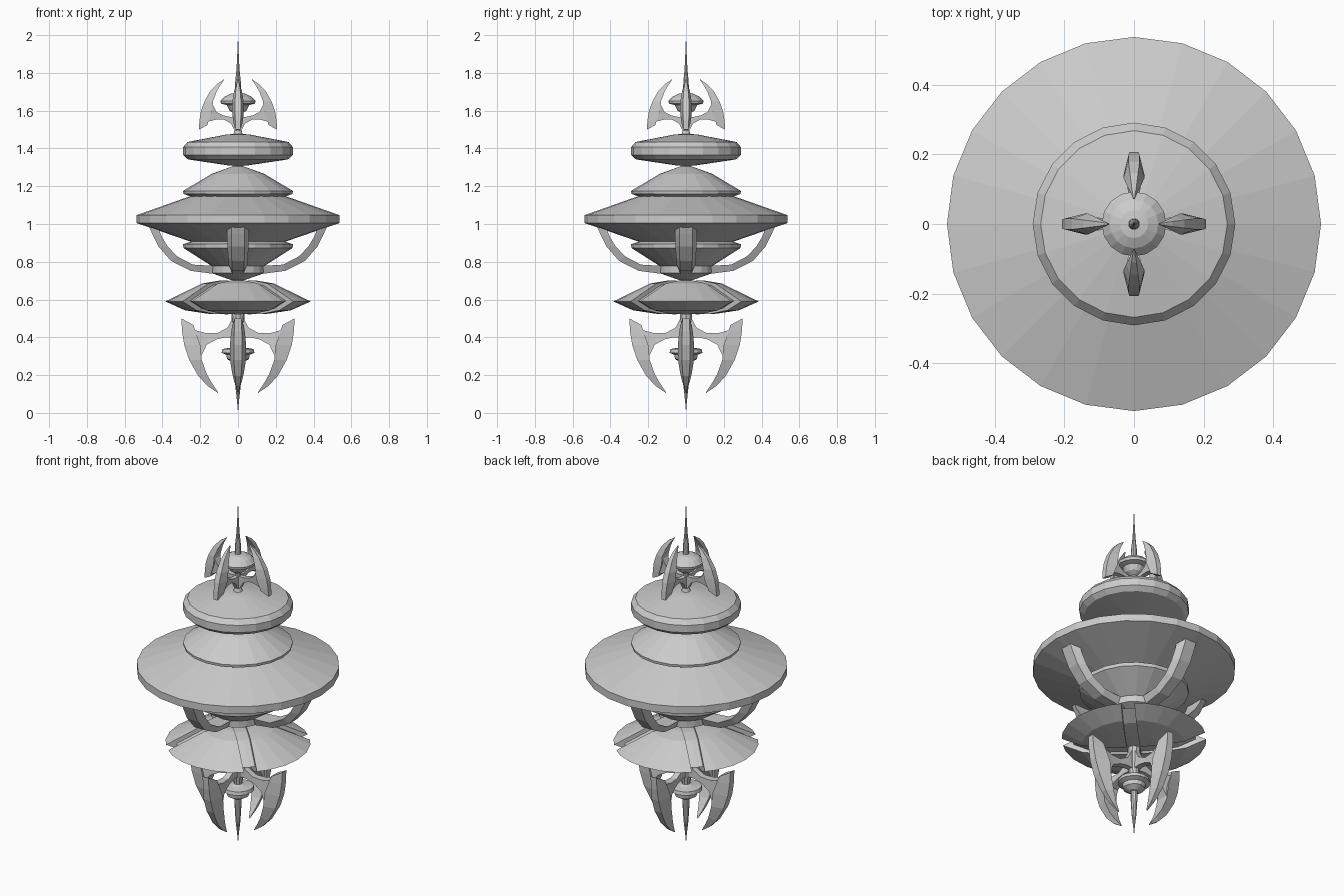
import bpy, bmesh, math
from mathutils import Vector, Matrix


def finish(bm, name):
    bmesh.ops.remove_doubles(bm, verts=bm.verts, dist=1e-5)
    bmesh.ops.recalc_face_normals(bm, faces=bm.faces)
    me = bpy.data.meshes.new(name)
    bm.to_mesh(me)
    bm.free()
    ob = bpy.data.objects.new(name, me)
    bpy.context.collection.objects.link(ob)
    return ob


def lathe_bm(profile, sides):
    """Revolve (r, z) points; both ends close on the axis."""
    bm = bmesh.new()
    rings = []
    for r, z in profile:
        if r < 1e-6:
            rings.append([bm.verts.new((0, 0, z))] * sides)
        else:
            rings.append([bm.verts.new((r * math.cos(2 * math.pi * i / sides),
                                        r * math.sin(2 * math.pi * i / sides), z))
                          for i in range(sides)])
    for a, b in zip(rings, rings[1:]):
        for i in range(sides):
            j = (i + 1) % sides
            vs = list(dict.fromkeys((a[i], a[j], b[j], b[i])))
            if len(vs) > 2:
                bm.faces.new(vs)
    return bm


def lathe(name, profile, sides):
    return finish(lathe_bm(profile, sides), name)


def four_lofts(name, sections, warp=lambda r, z: (r, z), ws=1.0):
    """Loft (outer r, z, inner r, z, outer half width, inner half width), four times around."""
    bm = bmesh.new()
    for k in range(4):
        rot = Matrix.Rotation(k * math.pi / 2, 3, 'Z')
        rows = []
        for ro, zo, ri, zi, wo, wi in sections:
            (ro, zo), (ri, zi) = warp(ro, zo), warp(ri, zi)
            wo, wi = wo * ws, wi * ws
            rows.append([bm.verts.new(rot @ Vector(p)) for p in
                         ((ro, -wo, zo), (ro, wo, zo), (ri, wi, zi), (ri, -wi, zi))])
        for a, b in zip(rows, rows[1:]):
            for i in range(4):
                j = (i + 1) % 4
                bm.faces.new((a[i], a[j], b[j], b[i]))
        bm.faces.new(rows[0])
        bm.faces.new(rows[-1])
    return finish(bm, name)


# Main hull: wide disc, stepped cones above and below
lathe("main_disc", [(0, 1.15), (0.25, 1.148), (0.537, 1.047), (0.537, 1.005),
                    (0.24, 0.903), (0, 0.9)], 24)
lathe("upper_cone", [(0, 1.31), (0.03, 1.305), (0.14, 1.265), (0.291, 1.175),
                     (0.289, 1.16), (0.25, 1.145), (0, 1.14)], 20)
lathe("lower_cone", [(0, 0.91), (0.25, 0.907), (0.291, 0.893), (0.289, 0.873),
                     (0.14, 0.778), (0.14, 0.74), (0.04, 0.705), (0, 0.70)], 20)

# Upper saucer
lathe("upper_saucer", [(0, 1.478), (0.06, 1.474), (0.268, 1.434), (0.291, 1.407), (0.291, 1.365),
                       (0.265, 1.342), (0.05, 1.31), (0, 1.308)], 20)

# Curved arms holding the main disc
four_lofts("disc_support_arms", [
    (0.475, 0.995, 0.42, 0.975, 0.035, 0.058),
    (0.455, 0.95, 0.405, 0.935, 0.035, 0.058),
    (0.42, 0.88, 0.375, 0.885, 0.035, 0.056),
    (0.355, 0.805, 0.325, 0.83, 0.033, 0.053),
    (0.25, 0.752, 0.24, 0.785, 0.032, 0.05),
    (0.12, 0.735, 0.12, 0.778, 0.03, 0.046)])

# Lower saucer: four quadrants separated by diagonal gaps, around a smaller core
lens = [(0, 0.70), (0.10, 0.70), (0.19, 0.685), (0.385, 0.59), (0.28, 0.543),
        (0.16, 0.525), (0, 0.52)]
for k in range(4):
    bm = lathe_bm(lens, 24)
    for s in (-1, 1):
        a = k * math.pi / 2 + s * math.pi / 4
        n = Vector((math.cos(a), math.sin(a), 0))
        bmesh.ops.bisect_plane(bm, geom=bm.verts[:] + bm.edges[:] + bm.faces[:],
                               plane_co=n * 0.035, plane_no=n, clear_inner=True)
        bmesh.ops.holes_fill(bm, edges=[e for e in bm.edges if e.is_boundary], sides=0)
    finish(bm, "lower_saucer_quadrant_%d" % (k + 1))
lathe("lower_saucer_core", [(r * 0.85, 0.61 + (z - 0.61) * 0.87) for r, z in lens], 24)

# Claws and their struts: large set below, smaller flipped set on top
claw = [(0.30, 0.50, 0.235, 0.465, 0.018, 0.03),
        (0.296, 0.43, 0.225, 0.43, 0.02, 0.036),
        (0.285, 0.36, 0.20, 0.36, 0.022, 0.043),
        (0.258, 0.28, 0.192, 0.28, 0.022, 0.042),
        (0.21, 0.195, 0.165, 0.205, 0.016, 0.03),
        (0.16, 0.142, 0.14, 0.16, 0.01, 0.018),
        (0.106, 0.105, 0.105, 0.108, 0.002, 0.003)]
strut = [(0.01, 0.52, 0.01, 0.40, 0.016, 0.016),
         (0.03, 0.50, 0.03, 0.40, 0.016, 0.016),
         (0.055, 0.452, 0.065, 0.40, 0.016, 0.018),
         (0.11, 0.422, 0.11, 0.39, 0.018, 0.02),
         (0.17, 0.422, 0.165, 0.362, 0.022, 0.028),
         (0.235, 0.44, 0.20, 0.29, 0.03, 0.036)]


def flip(r, z):
    return r * 0.69, 1.838 - 0.676 * z


four_lofts("lower_claws", claw)
four_lofts("lower_claw_struts", strut)
four_lofts("upper_claws", claw, flip, 0.72)
four_lofts("upper_claw_struts", strut, flip, 0.72)

# Central pods with columns and spires
lathe("upper_pod", [(0, 1.695), (0.04, 1.69), (0.07, 1.675), (0.093, 1.652), (0.09, 1.637),
                    (0.06, 1.63), (0.045, 1.60), (0.02, 1.585), (0, 1.58)], 16)
lathe("upper_spire", [(0, 2.0), (0.004, 1.90), (0.008, 1.82), (0.015, 1.75), (0.017, 1.68),
                      (0.017, 1.50), (0.03, 1.46), (0, 1.45)], 10)
lathe("lower_pod", [(0, 0.36), (0.04, 0.345), (0.083, 0.338), (0.087, 0.318), (0.062, 0.308),
                    (0.058, 0.285), (0.03, 0.268), (0, 0.262)], 16)
lathe("lower_spire", [(0, 0.54), (0.035, 0.53), (0.03, 0.40), (0.02, 0.34), (0.018, 0.22),
                      (0.013, 0.13), (0.005, 0.06), (0, 0)], 10)
lathe("centre_column", [(0, 1.4), (0.03, 1.4), (0.03, 0.6), (0, 0.6)], 12)
